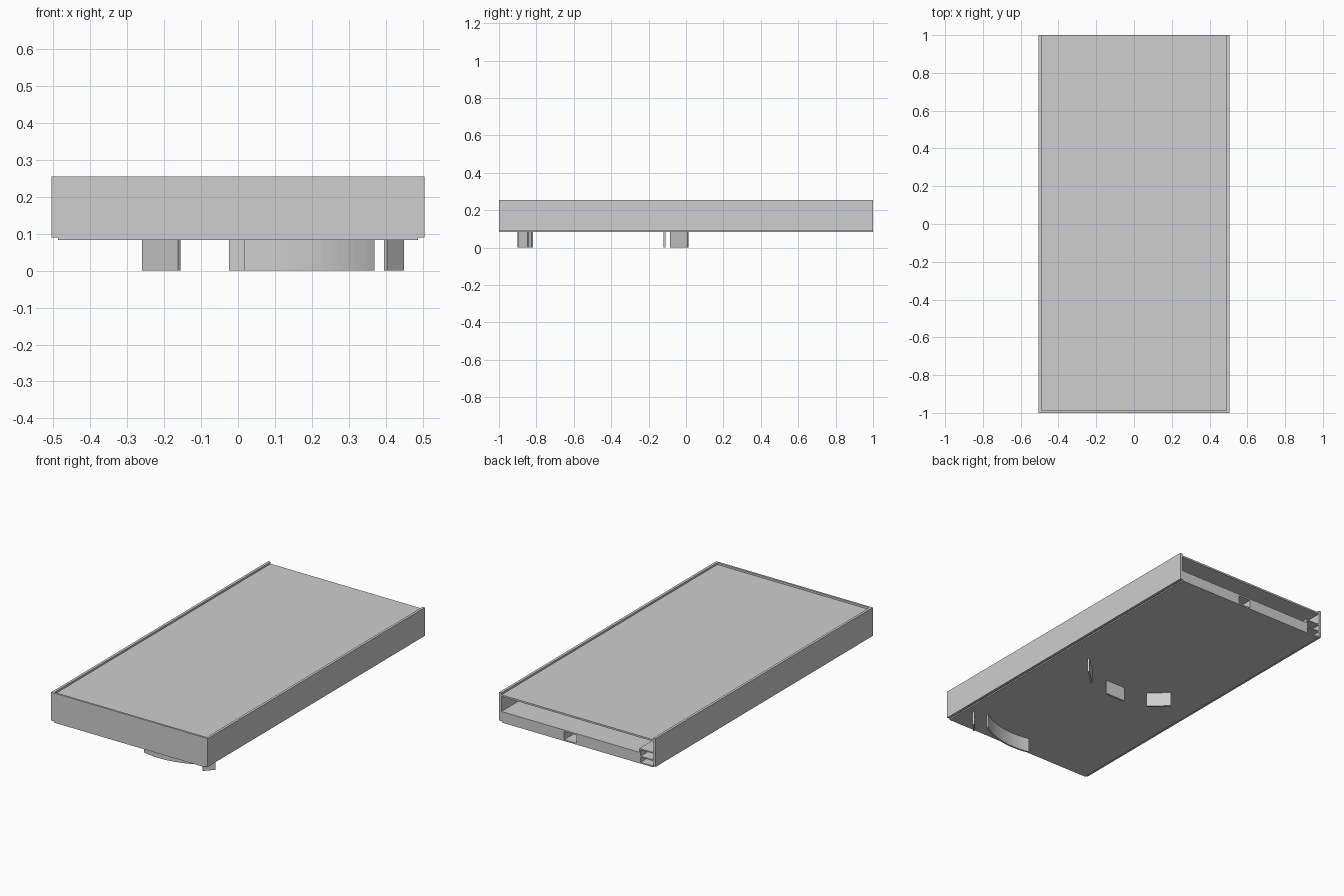
import bpy, bmesh, math
from mathutils import Vector

if "Cube" in bpy.data.objects:
    bpy.data.objects.remove(bpy.data.objects["Cube"])

grey = bpy.data.materials.new("light_grey")
grey.diffuse_color = (0.62, 0.62, 0.62, 1)
grey.use_nodes = True
grey.node_tree.nodes["Principled BSDF"].inputs["Base Color"].default_value = grey.diffuse_color


def finish(name, bm):
    bmesh.ops.recalc_face_normals(bm, faces=bm.faces)
    mesh = bpy.data.meshes.new(name)
    bm.to_mesh(mesh)
    bm.free()
    mesh.materials.append(grey)
    ob = bpy.data.objects.new(name, mesh)
    bpy.context.collection.objects.link(ob)
    return ob


def box(name, x0, x1, y0, y1, z0, z1):
    bm = bmesh.new()
    bmesh.ops.create_cube(bm, size=1)
    for v in bm.verts:
        v.co = Vector((x1 if v.co.x > 0 else x0,
                       y1 if v.co.y > 0 else y0,
                       z1 if v.co.z > 0 else z0))
    return finish(name, bm)


def upright_strip(name, path, t=0.01, z0=0.0, z1=0.086):
    """Thin vertical wall following a plan path."""
    pts = [Vector(p) for p in path]
    outline = []
    for side in (1, -1):
        row = []
        for i, p in enumerate(pts):
            d = (pts[min(i + 1, len(pts) - 1)] - pts[max(i - 1, 0)]).normalized()
            row.append(p + Vector((-d.y, d.x)) * side * t / 2)
        outline += row if side == 1 else row[::-1]
    bm = bmesh.new()
    face = bm.faces.new([bm.verts.new((p.x, p.y, z0)) for p in outline])
    ext = bmesh.ops.extrude_face_region(bm, geom=[face])
    for v in ext["geom"]:
        if isinstance(v, bmesh.types.BMVert):
            v.co.z = z1
    return finish(name, bm)


# Case shell, open at the back
box("floor", -0.487, 0.487, -1, 1, 0.083, 0.091)
for side, s in (("left", -1), ("right", 1)):
    a, b = sorted((s * 0.49, s * 0.505))
    box(side + "_wall", a, b, -1, 1, 0.09, 0.255)
box("front_wall", -0.49, 0.49, -1, -0.988, 0.09, 0.255)

# Recessed lid and middle shelf
box("lid", -0.49, 0.49, -0.988, 1, 0.234, 0.244)
box("shelf", -0.40, 0.49, -0.988, 1, 0.138, 0.147)

# Back wall of the lower compartment, with a centre notch
box("back_wall_left", -0.40, 0.005, 0.988, 1, 0.09, 0.139)
box("back_wall_right", 0.085, 0.49, 0.988, 1, 0.09, 0.139)
for i, x in enumerate((0.0, 0.085)):
    box("notch_side_%d" % i, x, x + 0.005, 0.90, 0.99, 0.09, 0.139)

# Open side channel with small ledges
box("channel_divider", -0.408, -0.40, -0.988, 1, 0.09, 0.17)
box("channel_top", -0.49, -0.40, -0.988, 1, 0.163, 0.17)
box("channel_ledge", -0.49, -0.408, -0.988, 1, 0.12, 0.127)

# Inner ring of hanging plates
upright_strip("hanging_plate_middle", [(-0.025, -0.115), (0.105, -0.115)])
upright_strip("hanging_plate_left", [(-0.256, 0.011), (-0.159, -0.081)])
upright_strip("hanging_plate_right", [(0.336, 0.011), (0.236, -0.081)])

# Curved front plate and its small end plate
R, cx, cy = 0.45, 0.12, -0.445
a0, a1 = math.asin((0.018 - cx) / R), math.asin((0.367 - cx) / R)
arc = []
for i in range(25):
    a = a0 + (a1 - a0) * i / 24
    arc.append((cx + R * math.sin(a), cy - R * math.cos(a)))
upright_strip("hanging_curved_plate", arc)
upright_strip("hanging_end_plate", [(0.399, -0.895), (0.446, -0.845)])
